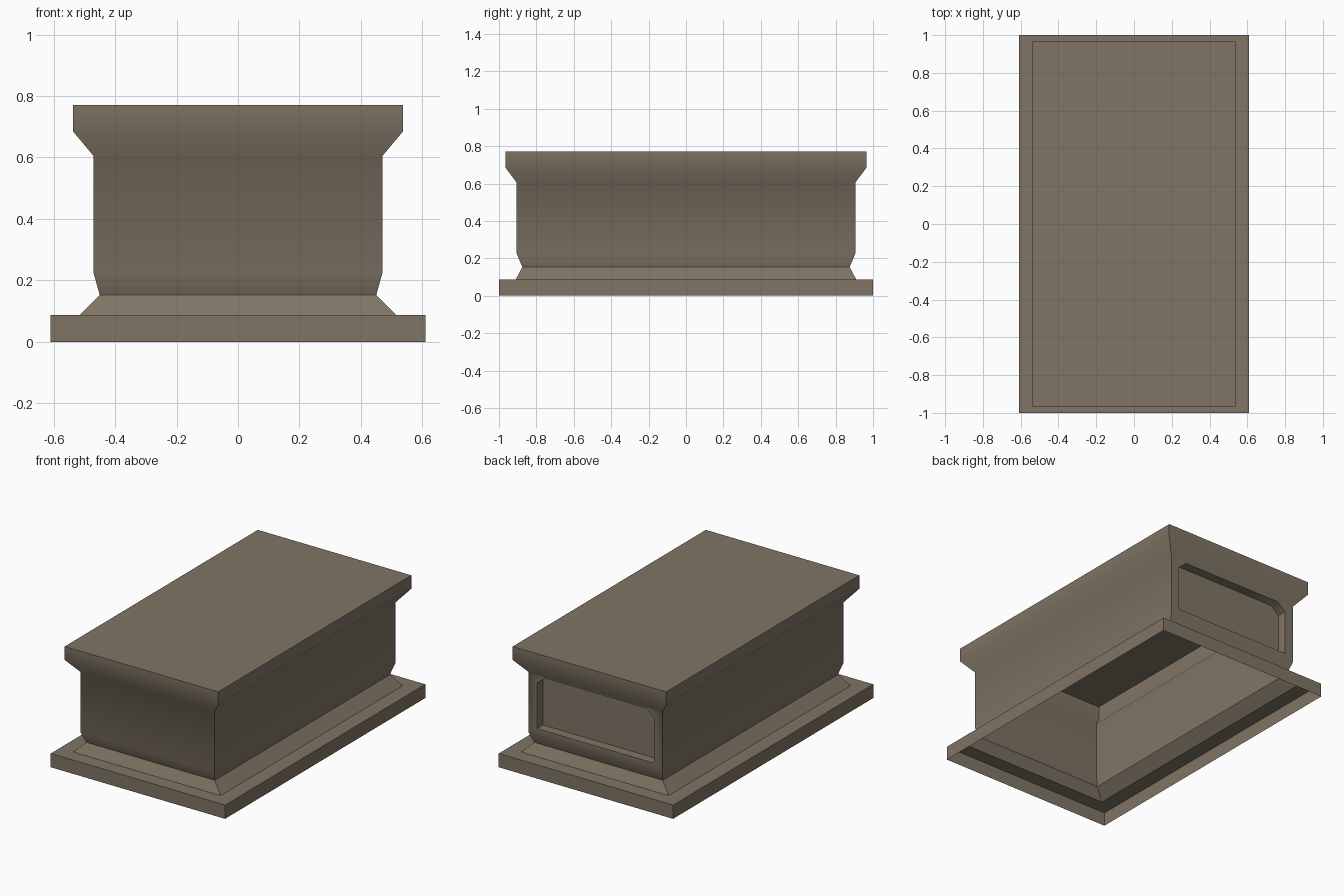
import bpy, bmesh, math

if "Cube" in bpy.data.objects:
    bpy.data.objects.remove(bpy.data.objects["Cube"])

stone = bpy.data.materials.new("warm grey stone")
stone.diffuse_color = (0.216, 0.178, 0.130, 1)
stone.use_nodes = True
stone.node_tree.nodes["Principled BSDF"].inputs["Base Color"].default_value = stone.diffuse_color

# Profile: half width in x, half length in y, height
BASE = [(0.61, 1.0, 0.0), (0.61, 1.0, 0.087), (0.515, 0.91, 0.087), (0.45, 0.875, 0.153)]
BODY = [(0.45, 0.875, 0.153), (0.47, 0.905, 0.225), (0.47, 0.905, 0.605),
        (0.537, 0.965, 0.685), (0.537, 0.965, 0.77)]


def loft(bm, profile):
    """Stack rectangular rings into an open shell; return the rings."""
    rings = [[bm.verts.new((sx * x, sy * y, z))
              for sx, sy in ((-1, -1), (1, -1), (1, 1), (-1, 1))]
             for x, y, z in profile]
    for a, b in zip(rings, rings[1:]):
        for i in range(4):
            j = (i + 1) % 4
            bm.faces.new((a[i], a[j], b[j], b[i]))
    return rings


def finish(bm, name):
    me = bpy.data.meshes.new(name)
    bm.to_mesh(me)
    bm.free()
    ob = bpy.data.objects.new(name, me)
    bpy.context.collection.objects.link(ob)
    me.materials.append(stone)
    bpy.ops.object.select_all(action='DESELECT')
    ob.select_set(True)
    bpy.context.view_layer.objects.active = ob
    bpy.ops.object.shade_smooth_by_angle(angle=math.radians(43))


# Stepped base, open underneath
bm = bmesh.new()
loft(bm, BASE)
finish(bm, "stepped_base")

# Hollow body with flared cornice and flat top
bm = bmesh.new()
rings = loft(bm, BODY)
bm.faces.new(rings[-1])

# Recess in the back wall, with clipped upper corners
A, B, C, D = rings[1][2], rings[1][3], rings[2][3], rings[2][2]
wall = next(f for f in bm.faces if set(f.verts) == {A, B, C, D})
bm.faces.remove(wall)
hole = [(0.41, 0.262), (-0.41, 0.262), (-0.41, 0.548),
        (-0.355, 0.595), (0.355, 0.595), (0.41, 0.548)]
h = [bm.verts.new((x, 0.905, z)) for x, z in hole]
p = [bm.verts.new((x, 0.845, z)) for x, z in hole]
for f in ((A, B, h[1], h[0]), (B, C, h[2], h[1]), (C, h[3], h[2]),
          (C, D, h[4], h[3]), (D, h[5], h[4]), (D, A, h[0], h[5])):
    bm.faces.new(f)
for i in range(6):
    j = (i + 1) % 6
    bm.faces.new((h[i], h[j], p[j], p[i]))
bm.faces.new(p)
finish(bm, "body_with_recess")
